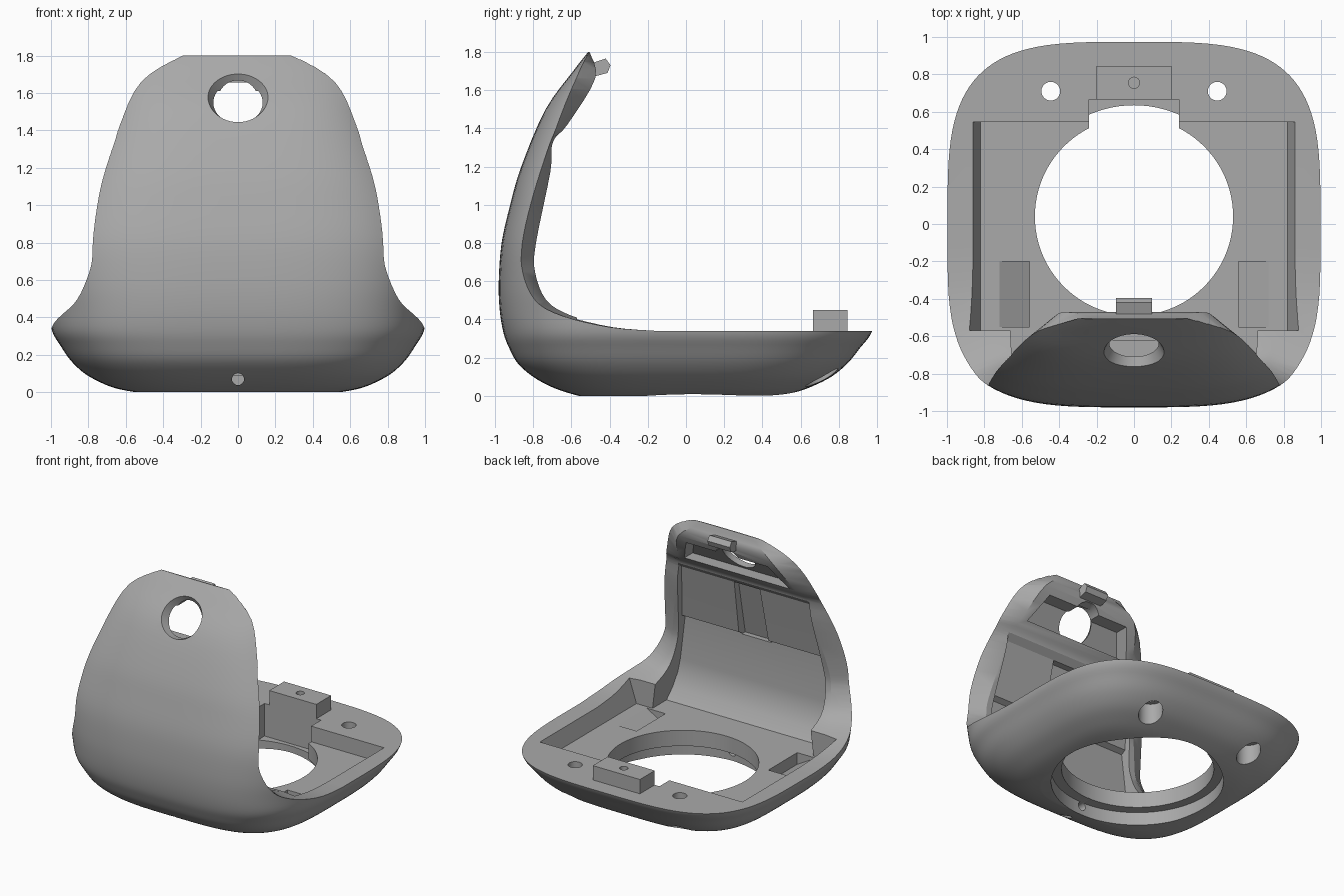
import bpy, bmesh, math
from mathutils import Matrix

if "Cube" in bpy.data.objects:
    bpy.data.objects.remove(bpy.data.objects["Cube"])

grey = bpy.data.materials.new("mid grey")
grey.use_nodes = True
grey.diffuse_color = (0.4, 0.4, 0.4, 1)
grey.node_tree.nodes["Principled BSDF"].inputs["Base Color"].default_value = (0.4, 0.4, 0.4, 1)


def make(name, bm):
    bmesh.ops.recalc_face_normals(bm, faces=bm.faces)
    mesh = bpy.data.meshes.new(name)
    bm.to_mesh(mesh)
    bm.free()
    mesh.materials.append(grey)
    obj = bpy.data.objects.new(name, mesh)
    bpy.context.collection.objects.link(obj)
    return obj


def smooth_rows(rows, steps):
    """Catmull-Rom interpolation of tuples."""
    out = []
    for i in range(len(rows) - 1):
        quad = [rows[max(i - 1, 0)], rows[i], rows[i + 1], rows[min(i + 2, len(rows) - 1)]]
        for s in range(steps):
            t = s / steps
            out.append(tuple(
                b + 0.5 * t * (c - a + t * (2 * a - 5 * b + 4 * c - d + t * (3 * (b - c) + d - a)))
                for a, b, c, d in zip(*quad)))
    return out + [rows[-1]]


def loft(name, loops):
    """Closed loops joined in order, with capped ends."""
    bm = bmesh.new()
    rings = [[bm.verts.new(p) for p in loop] for loop in loops]
    count = len(rings[0])
    for low, high in zip(rings, rings[1:]):
        for i in range(count):
            j = (i + 1) % count
            bm.faces.new((low[i], low[j], high[j], high[i]))
    bm.faces.new(rings[0][::-1])
    bm.faces.new(rings[-1])
    return make(name, bm)


def prism(name, profile, width, taper=0.0):
    """Side profile (y, z) spread to both sides; half width varies with z."""
    return loft(name, [[(s * (width + taper * z), y, z) for y, z in profile] for s in (-1, 1)])


def box(name, x0, x1, y0, y1, z0, z1):
    return loft(name, [[(x, y0, z0), (x, y1, z0), (x, y1, z1), (x, y0, z1)] for x in (x0, x1)])


def cone(name, centre, r1, r2, depth, tilt=0.0, sides=48):
    bm = bmesh.new()
    place = Matrix.Translation(centre) @ Matrix.Rotation(tilt, 4, "X")
    bmesh.ops.create_cone(bm, cap_ends=True, segments=sides, radius1=r1, radius2=r2,
                          depth=depth, matrix=place)
    return make(name, bm)


def cut(target, tool):
    tool.hide_render = True
    mod = target.modifiers.new("cut", "BOOLEAN")
    mod.operation, mod.solver, mod.object = "DIFFERENCE", "EXACT", tool
    bpy.context.view_layer.objects.active = target
    bpy.ops.object.modifier_apply(modifier=mod.name)
    bpy.data.objects.remove(tool)


# Rounded outer body: height, half width, front depth, back depth
sections = smooth_rows([
    (0, .55, .56, .50), (.02, .65, .63, .58), (.05, .73, .71, .66), (.10, .82, .80, .76),
    (.17, .895, .88, .845), (.25, .95, .925, .91), (.33, .995, .955, .97),
    (.45, 1.01, .975, 1), (.6, 1.03, .98, 1), (.8, 1.04, .965, 1), (1, 1, .92, 1),
    (1.2, .92, .862, 1), (1.5, .79, .735, 1), (1.7, .75, .59, 1), (1.8, .66, .512, 1)], 4)


def rounded_ring(z, a, front, back, n=3.6, count=112):
    ring = []
    for i in range(count):
        t = math.tau * (i + 0.5) / count
        c, s = math.cos(t), math.sin(t)
        ring.append((math.copysign(a * abs(c) ** (2 / n), c),
                     math.copysign((back if s > 0 else front) * abs(s) ** (2 / n), s), z))
    return ring


shell = loft("shell", [rounded_ring(*row) for row in sections])

# Open space behind the wall: height, inner y, rim y, inner half width, rim half width
rim = smooth_rows([
    (1.8, -.505, -.505, .2, .3), (1.66, -.475, -.585, .40, .53), (1.42, -.62, -.675, .5, .64),
    (1.33, -.695, -.71, .53, .68), (1.17, -.71, -.765, .58, .72), (.8, -.785, -.865, .66, .79),
    (.65, -.79, -.865, .68, .81), (.5, -.73, -.79, .72, .86), (.42, -.6, -.65, .78, .92),
    (.36, -.38, -.4, .82, .97), (.34, -.15, -.15, .84, .99)], 4)
rim = [(2, -.45, -.45, .2, .3)] + rim + [(.34, 1.5, 1.5, .84, .99), (2, 1.5, 1.5, .2, .3)]
columns = []
for side in (-1, 1):
    group = [[(side * 1.3, yo, z) for z, yi, yo, xi, xo in rim],
             [(side * xo, yo, z) for z, yi, yo, xi, xo in rim],
             [(side * xi, yi, z) for z, yi, yo, xi, xo in rim]]
    columns += group if side < 0 else group[::-1]
cut(shell, loft("open_space", columns))

# Floor recess and the cavity inside the upright wall
floor = .22
cut(shell, prism("floor_recess", [(-.57, floor), (.545, floor), (.545, .5), (-.57, .5)], .747, .333))
cut(shell, prism("wall_cavity", [
    (-.3, floor), (-.74, floor), (-.80, .3), (-.845, .4), (-.86, .5), (-.86, .84), (-.82, .86),
    (-.775, 1.1), (-.74, 1.28), (-.69, 1.33), (-.3, 1.33)], .71, -.12))
cut(shell, prism("wall_channel", [(-.6, .83), (-.9, .83), (-.79, 1.28), (-.6, 1.28)], .16, -.04))
cut(shell, prism("upper_pocket", [(-.3, 1.42), (-.72, 1.42), (-.60, 1.61), (-.3, 1.61)], 1.2, -.53))

# Large base opening with a lower step and a rear notch
cut(shell, cone("base_opening", (0, .04, .3), .53, .53, 1, sides=96))
cut(shell, cone("base_step", (0, .035, -.4), .6, .6, 1, sides=96))
cut(shell, box("rear_notch", -.24, .24, .3, .665, .09, .6))

# Side scoops and counterbored screw holes
for s in (-1, 1):
    cut(shell, loft("scoop", [[(s * .56, y, .13), (s * .56, y, .26), (s * .76, y, .26),
                               (s * .72, y, floor)] for y in (-.55, -.2)]))
    cut(shell, cone("screw_hole", (s * .445, .71, .2), .05, .05, 1))
    cut(shell, cone("screw_counterbore", (s * .445, .71, -.04), .085, .085, .5))

# Flared upper hole and the small front hole
cut(shell, cone("upper_hole", (0, -.6, 1.56), .108, .108, .7, math.pi / 2))
cut(shell, cone("upper_flare", (0, -.658, 1.556), .10, .185, .16, .94))
cut(shell, cone("front_pinhole", (0, -.75, .07), .032, .032, .6, math.pi / 2, 24))

# Rear mounting block
block = box("mounting_block", -.2, .2, .665, .845, .30, .45)
cut(block, cone("block_hole", (0, .755, .45), .03, .03, .2, sides=24))

# Catch on top of the wall
catch = prism("top_catch", [(-.54, 1.655), (-.41, 1.69), (-.395, 1.73), (-.42, 1.765), (-.54, 1.725)], .095)

for obj in (shell, block, catch):
    bpy.ops.object.select_all(action="DESELECT")
    obj.select_set(True)
    bpy.context.view_layer.objects.active = obj
    bpy.ops.object.shade_smooth_by_angle(angle=math.radians(28))
